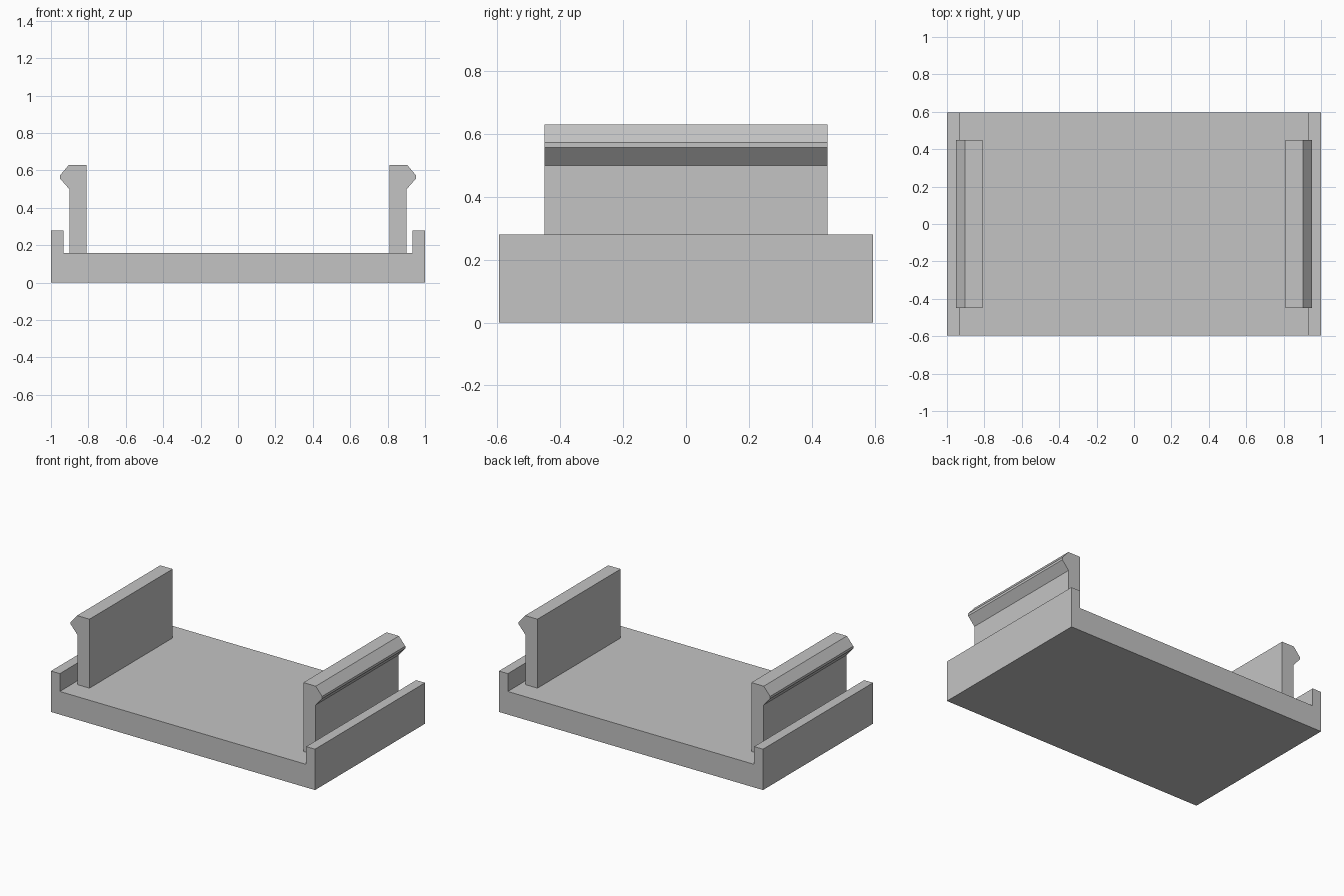
import bpy
import bmesh

cube = bpy.data.objects.get("Cube")
if cube:
    bpy.data.objects.remove(cube, do_unlink=True)

# Single light grey plastic
grey = bpy.data.materials.new("light_grey")
grey.use_nodes = True
colour = (0.55, 0.55, 0.55, 1)
grey.diffuse_color = colour
grey.node_tree.nodes["Principled BSDF"].inputs["Base Color"].default_value = colour


def extrude_profile(name, profile, half_depth):
    """Extrude an x-z outline along y, centred on y = 0."""
    bm = bmesh.new()
    face = bm.faces.new([bm.verts.new((x, -half_depth, z)) for x, z in profile])
    result = bmesh.ops.extrude_face_region(bm, geom=[face])
    moved = [v for v in result["geom"] if isinstance(v, bmesh.types.BMVert)]
    bmesh.ops.translate(bm, verts=moved, vec=(0, 2 * half_depth, 0))
    bmesh.ops.recalc_face_normals(bm, faces=bm.faces)
    mesh = bpy.data.meshes.new(name)
    bm.to_mesh(mesh)
    bm.free()
    mesh.materials.append(grey)
    obj = bpy.data.objects.new(name, mesh)
    bpy.context.collection.objects.link(obj)
    return obj


FLOOR = 0.158
LIP = 0.28

# Tray: flat floor with a raised lip along each short side
half = [(1, 0), (1, LIP), (0.933, LIP), (0.933, FLOOR)]
tray = half + [(-x, z) for x, z in reversed(half)]
extrude_profile("tray", tray, 0.595)

# Snap clips: upright walls with an outward barbed hook
clip = [(0.81, FLOOR), (0.902, FLOOR), (0.902, 0.5), (0.952, 0.557),
        (0.952, 0.573), (0.904, 0.63), (0.81, 0.63)]
for side, sign in (("left", 1), ("right", -1)):
    extrude_profile(side + "_clip", [(sign * x, z) for x, z in clip], 0.45)
